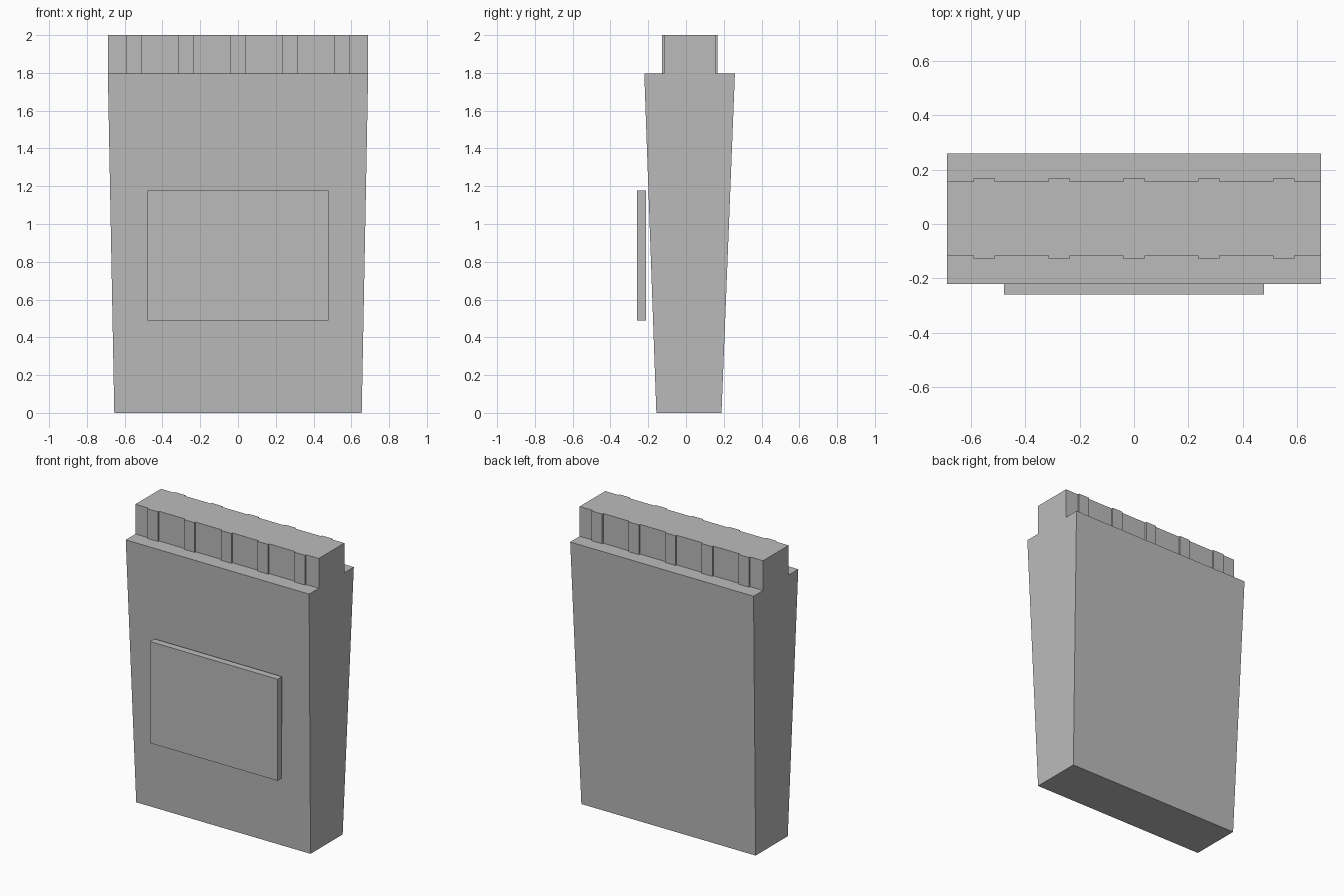
import bpy
import bmesh

if "Cube" in bpy.data.objects:
    bpy.data.objects.remove(bpy.data.objects["Cube"], do_unlink=True)

grey = bpy.data.materials.new("plain grey")
grey.use_nodes = True
grey.diffuse_color = (0.5, 0.5, 0.5, 1)
grey.node_tree.nodes["Principled BSDF"].inputs["Base Color"].default_value = (0.5, 0.5, 0.5, 1)


def loft(name, lower, upper, z0, z1):
    """Solid between two outlines of equal length, at heights z0 and z1."""
    bm = bmesh.new()
    low = [bm.verts.new((x, y, z0)) for x, y in lower]
    top = [bm.verts.new((x, y, z1)) for x, y in upper]
    bm.faces.new(low[::-1])
    bm.faces.new(top)
    n = len(low)
    for i in range(n):
        j = (i + 1) % n
        bm.faces.new((low[i], low[j], top[j], top[i]))
    bmesh.ops.recalc_face_normals(bm, faces=bm.faces)
    mesh = bpy.data.meshes.new(name)
    bm.to_mesh(mesh)
    bm.free()
    mesh.materials.append(grey)
    obj = bpy.data.objects.new(name, mesh)
    bpy.context.collection.objects.link(obj)


def rect(half_width, front, back):
    return [(-half_width, front), (half_width, front), (half_width, back), (-half_width, back)]


def ribbed_edge(half_width, y, rib_y):
    """Left-to-right edge with five shallow raised ribs."""
    pts = [(-half_width, y)]
    for i in range(-2, 3):
        a, b = i * 0.276 - 0.04, i * 0.276 + 0.04
        pts += [(a, y), (a, rib_y), (b, rib_y), (b, y)]
    return pts + [(half_width, y)]


# Tapered main body
loft("body", rect(0.655, -0.157, 0.188), rect(0.689, -0.221, 0.259), 0, 1.798)

# Ribbed block on top
outline = ribbed_edge(0.689, -0.117, -0.128) + ribbed_edge(0.689, 0.157, 0.168)[::-1]
loft("ribbed_top", outline, outline, 1.798, 2.0)

# Raised front panel, standing slightly clear of the body
panel = rect(0.48, -0.259, -0.212)
loft("front_panel", panel, panel, 0.488, 1.178)
